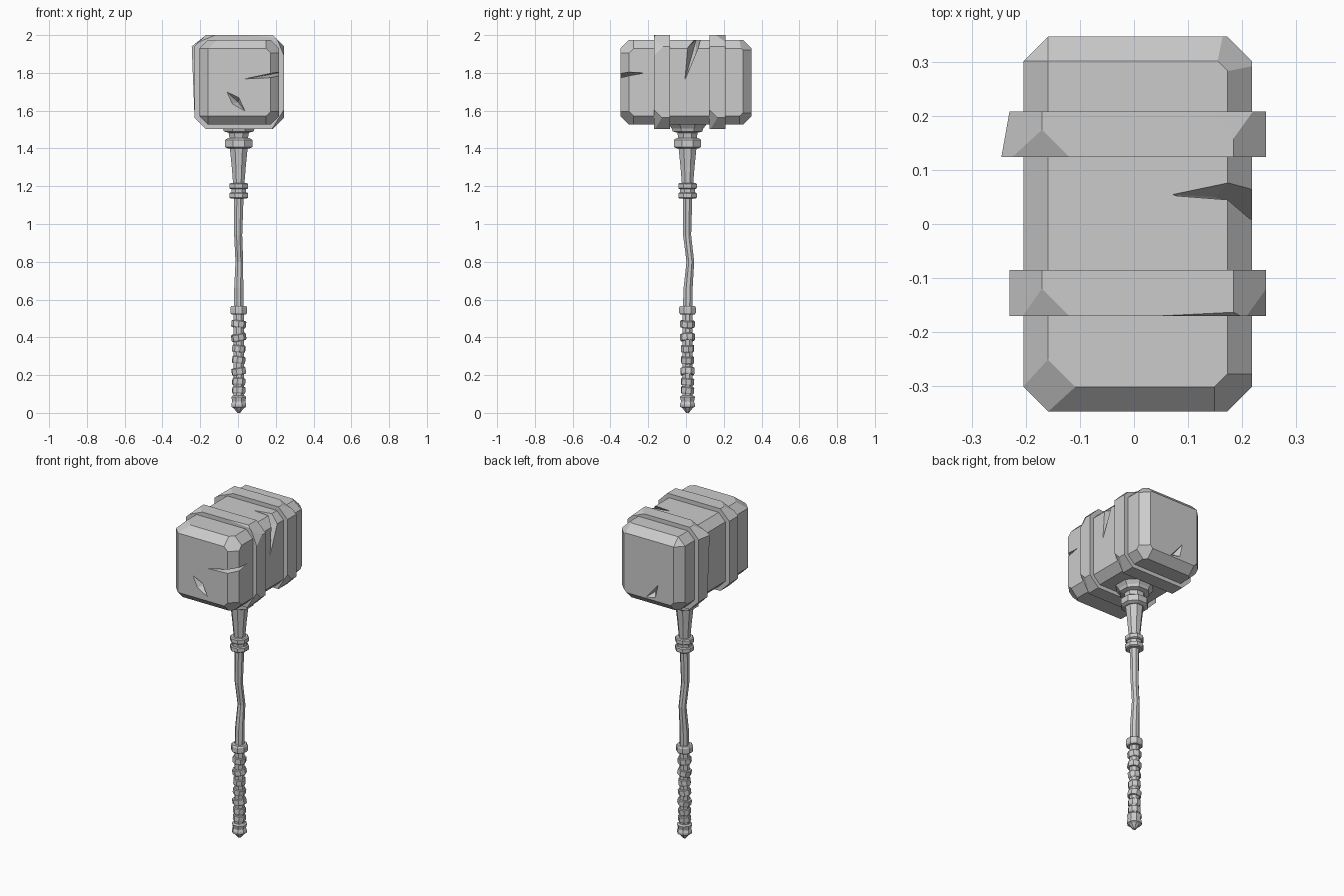
import bpy, bmesh, math, random
from mathutils import Vector, Matrix

random.seed(4)
cube = bpy.data.objects.get("Cube")
if cube:
    bpy.data.objects.remove(cube, do_unlink=True)

grey = bpy.data.materials.new("stone grey")
grey.use_nodes = True
colour = (0.6, 0.6, 0.6, 1)
grey.diffuse_color = colour
grey.node_tree.nodes["Principled BSDF"].inputs["Base Color"].default_value = colour


def finish(bm, name):
    bmesh.ops.recalc_face_normals(bm, faces=bm.faces)
    mesh = bpy.data.meshes.new(name)
    bm.to_mesh(mesh)
    bm.free()
    mesh.materials.append(grey)
    obj = bpy.data.objects.new(name, mesh)
    bpy.context.collection.objects.link(obj)
    return obj


def box(low, high):
    bm = bmesh.new()
    bmesh.ops.create_cube(bm, size=1)
    low, high = Vector(low), Vector(high)
    size = high - low
    for v in bm.verts:
        v.co = (low + high) / 2 + Vector(a * b for a, b in zip(v.co, size))
    return bm


def chip(bm, normal, depth):
    """Slice off whatever sticks out furthest along the normal."""
    n = Vector(normal).normalized()
    reach = max(v.co.dot(n) for v in bm.verts) - depth
    cut = bmesh.ops.bisect_plane(bm, geom=bm.verts[:] + bm.edges[:] + bm.faces[:],
                                 plane_co=n * reach, plane_no=n, clear_outer=True)
    edges = [e for e in cut["geom_cut"] if isinstance(e, bmesh.types.BMEdge)]
    bmesh.ops.contextual_create(bm, geom=edges)


def crack(target, points):
    """Carve the hull of a few points out of the target."""
    bm = bmesh.new()
    for p in points:
        bm.verts.new(p)
    hull = bmesh.ops.convex_hull(bm, input=bm.verts)
    loose = [v for v in hull["geom_interior"] if isinstance(v, bmesh.types.BMVert)]
    bmesh.ops.delete(bm, geom=loose, context='VERTS')
    cutter = finish(bm, "crack_cutter")
    cutter.hide_render = True
    mod = target.modifiers.new("crack", 'BOOLEAN')
    mod.operation, mod.solver, mod.object = 'DIFFERENCE', 'EXACT', cutter
    bpy.context.view_layer.objects.active = target
    bpy.ops.object.modifier_apply(modifier=mod.name)
    bpy.data.objects.remove(cutter, do_unlink=True)


def turned(name, rows, sides=8, tilt=0.0, spin=0.0):
    """Faceted round part from rows of (z, radius, x shift, y shift)."""
    bm = bmesh.new()
    rings = []
    for z, r, *shift in rows:
        dx, dy = shift or (0, 0)
        rings.append([bm.verts.new((dx + r * math.cos(a), dy + r * math.sin(a), z))
                      for a in (math.tau * (i + 0.5) / sides for i in range(sides))])
    for lower, upper in zip(rings, rings[1:]):
        for i in range(sides):
            j = (i + 1) % sides
            bm.faces.new((lower[i], lower[j], upper[j], upper[i]))
    bm.faces.new(rings[0][::-1])
    bm.faces.new(rings[-1])
    middle = Vector((0, 0, (rows[0][0] + rows[-1][0]) / 2))
    turn = Matrix.Rotation(spin, 3, 'Z') @ Matrix.Rotation(tilt, 3, 'X')
    bmesh.ops.rotate(bm, verts=bm.verts, cent=middle, matrix=turn)
    bmesh.ops.translate(bm, verts=bm.verts, vec=(0.004, 0.008, 0))
    return finish(bm, name)


# Head block with chamfered edges and chipped corners
bm = box((-0.204, -0.346, 1.526), (0.218, 0.346, 1.975))
bmesh.ops.bevel(bm, geom=bm.edges[:], offset=0.045, segments=1, affect='EDGES')
for normal, depth in (((-1, -1, 2.1), 0.02), ((1, -1, 1), 0.014), ((1, -1, -1), 0.014),
                      ((1, 1, 1.2), 0.01), ((-1, 1, -1), 0.012), ((1, 1, -1), 0.01)):
    chip(bm, normal, depth)
head = finish(bm, "hammer_head")

# Cracks: front corner, front gouge, side split, back notch
crack(head, [(0.03, -0.35, 1.767), (0.22, -0.22, 1.8), (0.23, -0.36, 1.81),
             (0.23, -0.36, 1.775), (0.15, -0.28, 1.785)])
crack(head, [(-0.065, -0.35, 1.705), (0.005, -0.35, 1.672), (0.042, -0.35, 1.592),
             (-0.033, -0.35, 1.635), (0, -0.31, 1.645)])
crack(head, [(0.07, 0.055, 1.978), (0.18, 0.08, 1.985), (0.18, 0.052, 1.985),
             (0.23, 0.068, 1.94), (0.23, 0.005, 1.93), (0.222, -0.007, 1.76),
             (0.15, 0.05, 1.9)])
crack(head, [(-0.06, 0.35, 1.68), (0.03, 0.35, 1.575), (-0.04, 0.35, 1.59),
             (-0.015, 0.31, 1.61)])


# Raised bands around the head
def band(name, front, back, chips, skew):
    bm = box((-0.23, front, 1.503), (0.244, back, 2.0))
    long_edges = [e for e in bm.edges if abs(e.verts[0].co.y - e.verts[1].co.y) > 0.01]
    bmesh.ops.bevel(bm, geom=long_edges, offset=0.06, segments=1, affect='EDGES')
    for v in bm.verts:
        if v.co.x < -0.22 and v.co.z > 1.8 and v.co.y < front + 0.01:
            v.co.x -= skew
    for normal, depth in chips:
        chip(bm, normal, depth)
    return finish(bm, name)


band("front_band", -0.17, -0.085,
     [((-1, -1, 2.4), 0.018), ((2.4, -1, 1), 0.018), ((0.05, -1, 0.6), 0.006),
      ((1.6, -1, -1), 0.02)], 0)
band("back_band", 0.124, 0.208,
     [((-1, -1, 2.4), 0.018), ((1, 1, 2.4), 0.018), ((1.6, -1, -1), 0.02)], 0.015)

# Neck under the head, with its collar
turned("neck", [(1.44, 0.05), (1.483, 0.058), (1.49, 0.085), (1.505, 0.09), (1.535, 0.115)])
turned("neck_collar", [(1.4, 0.062), (1.408, 0.078), (1.445, 0.078), (1.455, 0.062)])

# Bent shaft flaring towards the top
turned("shaft", [(0.5, 0.028), (0.66, 0.026, 0, 0.003), (0.8, 0.022, 0.003, 0.015),
                 (0.94, 0.023, -0.003, -0.002), (1.13, 0.027), (1.22, 0.033),
                 (1.3, 0.04), (1.42, 0.053)])

# Twin rings on the shaft
turned("ring_sleeve", [(1.14, 0.042), (1.21, 0.042)])
for name, z in (("lower_ring", 1.135), ("upper_ring", 1.185)):
    turned(name, [(z, 0.047), (z + 0.005, 0.053), (z + 0.027, 0.053), (z + 0.032, 0.047)])

# Grip: core, uneven tilted wraps and end collar
turned("grip_core", [(0.06, 0.029), (0.53, 0.029)])
for i, z in enumerate((0.12, 0.165, 0.22, 0.28, 0.34, 0.4, 0.47)):
    r = random.uniform(0.035, 0.04)
    turned(f"grip_wrap_{i + 1}", [(z - 0.019, r - 0.004), (z - 0.012, r), (z + 0.015, r),
                                  (z + 0.019, r - 0.004)],
           tilt=random.uniform(0.08, 0.2), spin=random.uniform(0, math.tau))
turned("grip_collar", [(0.522, 0.042), (0.53, 0.048), (0.558, 0.048), (0.566, 0.042)])

# Pommel with a pointed end
turned("pommel", [(0, 0.008), (0.026, 0.03), (0.032, 0.042), (0.045, 0.043), (0.06, 0.037),
                  (0.085, 0.043), (0.092, 0.034)])
